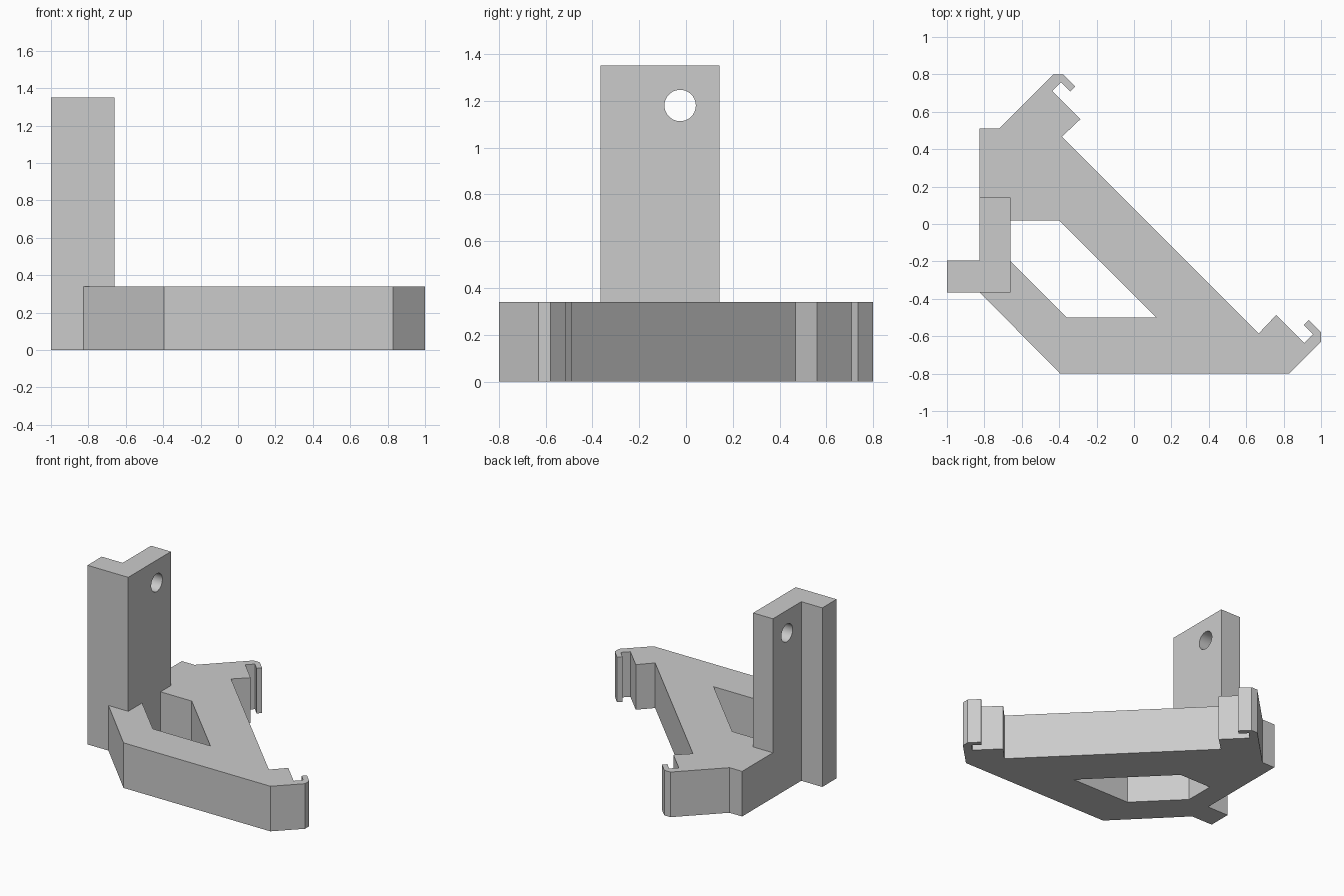
import bpy, bmesh, math
from mathutils import Matrix, Vector

cube = bpy.data.objects.get("Cube")
if cube:
    bpy.data.objects.remove(cube, do_unlink=True)

grey = bpy.data.materials.new("plain grey")
grey.use_nodes = True
grey.diffuse_color = (0.6, 0.6, 0.6, 1)
grey.node_tree.nodes["Principled BSDF"].inputs["Base Color"].default_value = (0.6, 0.6, 0.6, 1)


def extrude_profile(name, loops, depth, matrix):
    """Fill an outline with optional hole loops, then extrude it along local z."""
    bm = bmesh.new()
    for loop in loops:
        verts = [bm.verts.new((u, v, 0)) for u, v in loop]
        for a, b in zip(verts, verts[1:] + verts[:1]):
            bm.edges.new((a, b))
    bmesh.ops.triangle_fill(bm, use_beauty=True, use_dissolve=False, edges=bm.edges[:])
    result = bmesh.ops.extrude_face_region(bm, geom=bm.faces[:], use_keep_orig=True)
    top = [g for g in result["geom"] if isinstance(g, bmesh.types.BMVert)]
    bmesh.ops.translate(bm, verts=top, vec=Vector((0, 0, depth)))
    bmesh.ops.transform(bm, matrix=matrix, verts=bm.verts[:])
    bmesh.ops.recalc_face_normals(bm, faces=bm.faces[:])
    mesh = bpy.data.meshes.new(name)
    bm.to_mesh(mesh)
    bm.free()
    mesh.materials.append(grey)
    obj = bpy.data.objects.new(name, mesh)
    bpy.context.collection.objects.link(obj)
    bpy.ops.object.select_all(action="DESELECT")
    obj.select_set(True)
    bpy.context.view_layer.objects.active = obj
    bpy.ops.object.shade_smooth_by_angle(angle=math.radians(30))
    return obj


def rectangle(u0, u1, v0, v1):
    return [(u0, v0), (u1, v0), (u1, v1), (u0, v1)]


base_height, post_height = 0.34, 1.35

# Clip with a hooked tip, mirrored across the diagonal to the other end
clip = [(-0.43, 0.80), (-0.38, 0.80), (-0.313, 0.735), (-0.34, 0.708),
        (-0.39, 0.757), (-0.437, 0.71), (-0.287, 0.56), (-0.385, 0.467)]
mirrored_clip = [(y + 0.2, x - 0.2) for x, y in reversed(clip)]

# Base frame with its open window
outline = ([(-0.825, -0.365), (-0.825, 0.51), (-0.72, 0.51)] + clip + mirrored_clip
           + [(0.83, -0.80), (-0.395, -0.80)])
window = [(-0.66, 0.02), (-0.40, 0.02), (0.12, -0.50), (-0.36, -0.50), (-0.66, -0.20)]
extrude_profile("base_frame", [outline, window], base_height, Matrix.Identity(4))

# Upright plate with a round screw hole, extruded along x
hole = [(-0.025 + 0.067 * math.cos(i * math.tau / 40),
         1.18 + 0.067 * math.sin(i * math.tau / 40)) for i in range(40)]
sideways = Matrix(((0, 0, 1, -0.825), (1, 0, 0, 0), (0, 1, 0, 0), (0, 0, 0, 1)))
extrude_profile("upright_plate",
                [rectangle(-0.365, 0.143, base_height, post_height), hole], 0.165, sideways)

# Full-height rib behind the plate
extrude_profile("upright_rib", [rectangle(-1.0, -0.825, -0.365, -0.195)],
                post_height, Matrix.Identity(4))
